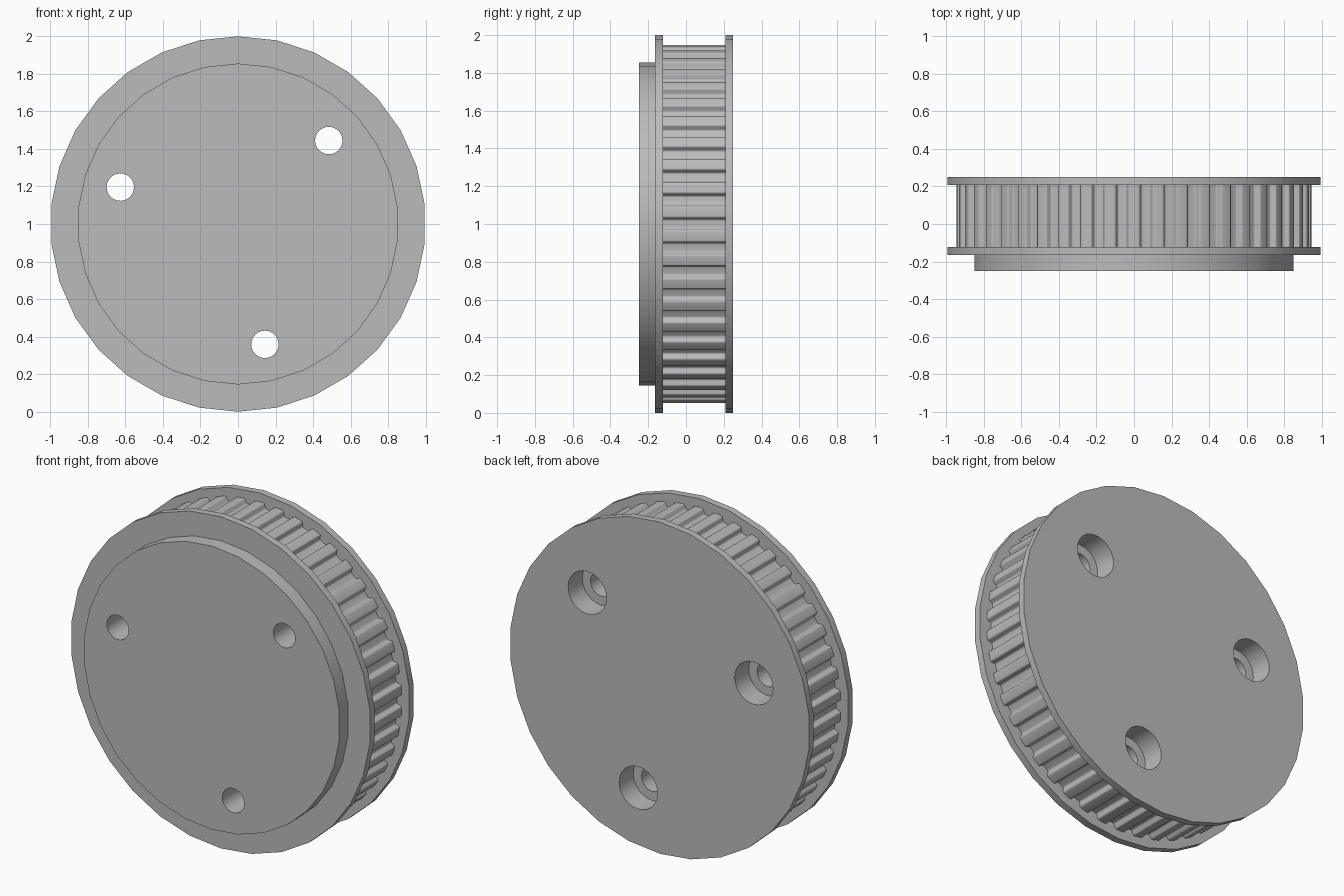
import bpy
import bmesh
from math import sin, cos, tau, pi, radians

if "Cube" in bpy.data.objects:
    bpy.data.objects.remove(bpy.data.objects["Cube"], do_unlink=True)

grey = bpy.data.materials.new("plain grey")
grey.use_nodes = True
COLOUR = (0.5, 0.5, 0.5, 1)
grey.diffuse_color = COLOUR
grey.node_tree.nodes["Principled BSDF"].inputs["Base Color"].default_value = COLOUR

AXIS_Z = 1.0
SIDES = 30
TEETH = 46
RIM_RADIUS = 0.947
BACK = 0.25


def ring(radius, sides=SIDES, cx=0.0, cz=AXIS_Z):
    """Regular polygon in the xz plane with a corner at the top."""
    return [(cx + radius * cos(pi / 2 + tau * i / sides),
             cz + radius * sin(pi / 2 + tau * i / sides)) for i in range(sides)]


def add_prism(bm, outline, y0, y1):
    front = [bm.verts.new((x, y0, z)) for x, z in outline]
    back = [bm.verts.new((x, y1, z)) for x, z in outline]
    bm.faces.new(front)
    bm.faces.new(back[::-1])
    for i in range(len(front)):
        j = (i + 1) % len(front)
        bm.faces.new((front[j], front[i], back[i], back[j]))


def finish(bm, name):
    bmesh.ops.recalc_face_normals(bm, faces=bm.faces[:])
    mesh = bpy.data.meshes.new(name)
    bm.to_mesh(mesh)
    bm.free()
    mesh.materials.append(grey)
    obj = bpy.data.objects.new(name, mesh)
    bpy.context.collection.objects.link(obj)
    return obj


def prism(name, outline, y0, y1):
    bm = bmesh.new()
    add_prism(bm, outline, y0, y1)
    return finish(bm, name)


def toothed_outline():
    """Rounded trapezoid grooves: half width and depth along one side."""
    half = [(0.0427, 0), (0.0394, 0.0005), (0.0365, 0.002), (0.0342, 0.0042),
            (0.0326, 0.0071), (0.0264, 0.0241), (0.0248, 0.027),
            (0.0225, 0.0292), (0.0196, 0.0306), (0.0163, 0.0311)]
    groove = [(-w, d) for w, d in half] + half[::-1]
    pitch = tau / TEETH
    points = []
    for i in range(TEETH):
        polar = [(i * pitch + w / RIM_RADIUS, RIM_RADIUS - d) for w, d in groove]
        polar.append(((i + 0.5) * pitch, RIM_RADIUS))
        points += [(r * cos(a), AXIS_Z + r * sin(a)) for a, r in polar]
    return points


# Pulley parts, from front to back
parts = [
    prism("hub_plate", ring(0.855), -0.25, -0.165),
    prism("front_flange", ring(1.0), -0.165, -0.122),
    prism("toothed_rim", toothed_outline(), -0.122, 0.208),
    prism("back_flange", ring(1.0), 0.208, BACK),
]

# Stepped bolt holes, wide at the back
bolt_holes = bmesh.new()
for k in range(3):
    angle = radians(42.6) + k * tau / 3
    cx, cz = 0.657 * cos(angle), AXIS_Z + 0.657 * sin(angle)
    narrow, wide = ring(0.073, 24, cx, cz), ring(0.128, 24, cx, cz)
    shoulder = BACK - 0.135
    loops = []
    for outline, y in ((narrow, -0.4), (narrow, shoulder), (wide, shoulder), (wide, 0.4)):
        loops.append([bolt_holes.verts.new((x, y, z)) for x, z in outline])
    bolt_holes.faces.new(loops[0])
    bolt_holes.faces.new(loops[-1][::-1])
    for a, b in zip(loops, loops[1:]):
        for i in range(len(a)):
            j = (i + 1) % len(a)
            bolt_holes.faces.new((a[j], a[i], b[i], b[j]))
cutter = finish(bolt_holes, "bolt_hole_cutter")
cutter.hide_render = True

# Cut the holes, then smooth the round walls
for part in parts:
    cut = part.modifiers.new("bolt_holes", "BOOLEAN")
    cut.operation = "DIFFERENCE"
    cut.solver = "EXACT"
    cut.object = cutter
    bpy.ops.object.select_all(action="DESELECT")
    bpy.context.view_layer.objects.active = part
    part.select_set(True)
    bpy.ops.object.modifier_apply(modifier=cut.name)
    bpy.ops.object.shade_smooth_by_angle(angle=radians(30))

bpy.data.objects.remove(cutter, do_unlink=True)
